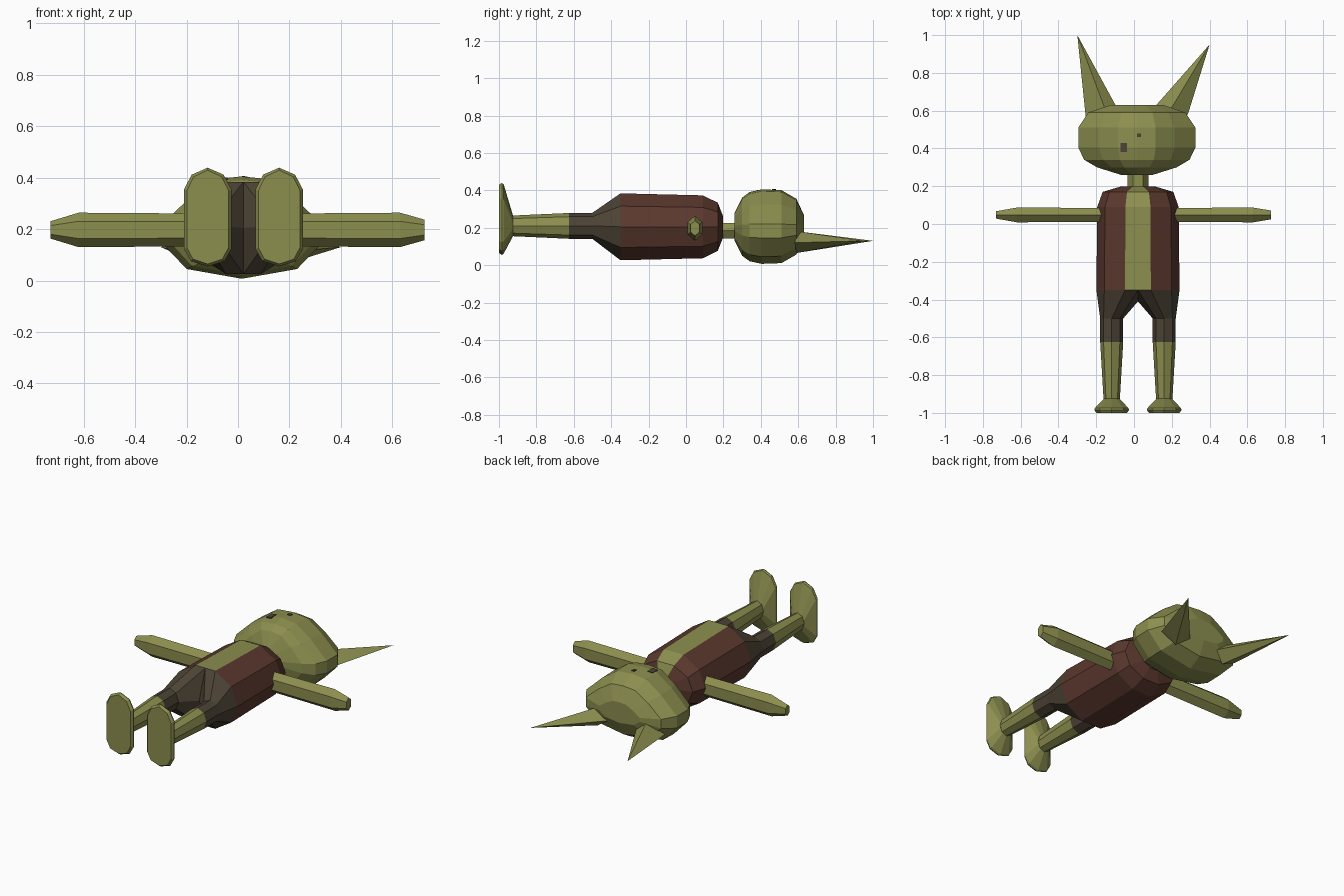
import bpy, bmesh, math
from mathutils import Vector

if "Cube" in bpy.data.objects:
    bpy.data.objects.remove(bpy.data.objects["Cube"])

CX = 0.021  # body centre line


def mat(name, col):
    m = bpy.data.materials.new(name)
    m.diffuse_color = (*col, 1)
    m.use_nodes = True
    m.node_tree.nodes["Principled BSDF"].inputs["Base Color"].default_value = m.diffuse_color
    return m


GREEN = mat("olive green", (0.262, 0.272, 0.078))
BROWN = mat("red brown", (0.105, 0.040, 0.027))
DARK = mat("dark grey brown", (0.072, 0.056, 0.035))


def loft(name, rings, mats, rule=None, caps=True):
    """Skin closed rings of equal point count; a one-point ring makes a tip."""
    bm = bmesh.new()
    vs = [[bm.verts.new(p) for p in r] for r in rings]
    for a, b in zip(vs, vs[1:]):
        n = len(a)
        for i in range(n):
            j = (i + 1) % n
            if len(b) == 1:
                bm.faces.new((a[i], a[j], b[0]))
            else:
                bm.faces.new((a[i], a[j], b[j], b[i]))
    if caps:
        for r in (vs[0], vs[-1]):
            if len(r) > 2:
                bm.faces.new(r)
    bmesh.ops.recalc_face_normals(bm, faces=bm.faces)
    if rule:
        for f in bm.faces:
            f.material_index = rule(f.calc_center_median(), f.normal)
    me = bpy.data.meshes.new(name)
    bm.to_mesh(me)
    bm.free()
    for m in mats:
        me.materials.append(m)
    ob = bpy.data.objects.new(name, me)
    bpy.context.collection.objects.link(ob)
    return ob


def ngon(n, rx, rz, start=0.0):
    return [(rx * math.cos(start + math.tau * i / n),
             rz * math.sin(start + math.tau * i / n)) for i in range(n)]


def along_y(pts, y, cx, cz, sx=1, sz=1):
    return [(cx + x * sx, y, cz + z * sz) for x, z in pts]


# torso: ten-sided, with the front facet left bare
TZ = 0.205
ten = ngon(10, 0.22, 0.188)
torso_rings = [(-0.35, 1, 1), (0.09, 0.98, 0.94), (0.17, 0.85, 0.72), (0.198, 0.42, 0.32)]
loft("torso", [along_y(ten, y, CX, TZ, a, b) for y, a, b in torso_rings],
     [BROWN, GREEN],
     lambda c, n: int(abs(c.x - CX) < 0.03 and c.z > 0.25 and n.z > 0.2))

# neck
six = ngon(6, 0.055, 0.048)
loft("neck", [along_y(six, y, CX, 0.185) for y in (0.16, 0.30)], [GREEN])

# head: half section mirrored, scaled along y
HZ = 0.205
half = [(0, 0.20), (0.10, 0.19), (0.20, 0.12), (0.31, 0.015),
        (0.31, -0.06), (0.215, -0.16), (0, -0.198)]
section = half + [(-x, z) for x, z in half[-2:0:-1]]
head_rings = [(0.26, 0.27, 0.38), (0.30, 0.68, 0.78), (0.34, 0.90, 0.93), (0.405, 1, 1),
              (0.51, 1, 0.98), (0.59, 0.83, 0.75), (0.63, 0.45, 0.32)]
loft("head", [along_y(section, y, CX - 0.006, HZ, a, b) for y, a, b in head_rings], [GREEN])

# ears: tall four-sided spikes, tips not quite symmetrical
for name, outer, mid, inner, tip in (
        ("left_ear", (-0.256, 0.57), -0.15, (-0.09, 0.615), (-0.30, 1.0)),
        ("right_ear", (0.285, 0.58), 0.19, (0.105, 0.615), (0.40, 0.95))):
    loft(name, [[(*outer, 0.12), (mid, 0.59, 0.065), (*inner, 0.125), (mid, 0.60, 0.18)],
                [(*tip, 0.13)]], [GREEN])

# arms: six-sided bars with tapered ends
hexa = ngon(6, 0.045, 0.067, math.pi / 2)
for s, name in ((-1, "left_arm"), (1, "right_arm")):
    def arm_ring(x, k):
        return [(x, 0.048 + a * k, 0.197 + b * k) for a, b in
                [(p[0], p[1]) for p in hexa]]
    if s < 0:
        rings = [arm_ring(-0.14, 0.95), arm_ring(-0.62, 1), arm_ring(-0.73, 0.5)]
    else:
        rings = [arm_ring(0.18, 0.95), arm_ring(0.63, 1), arm_ring(0.725, 0.6)]
    loft(name, rings, [GREEN])

# legs: half hip narrowing into an eight-sided leg, then a flared foot
foot = [(0, 0.192), (0.062, 0.165), (0.092, 0.108), (0.092, -0.125), (0.065, -0.172),
        (0, -0.192), (-0.065, -0.172), (-0.092, -0.125), (-0.092, 0.108), (-0.062, 0.165)]
hip = [(0, 0.179), (0.068, 0.179), (0.178, 0.1105), (0.22, 0), (0.178, -0.1105),
       (0.068, -0.179), (0, -0.179), (0, 0)]
LX, LZ = 0.139, 0.21
for s, name in ((-1, "left"), (1, "right")):
    rings = [[(CX + s * x, -0.41 if i == 7 else -0.35, TZ + z) for i, (x, z) in enumerate(hip)]]
    for y, rx, rz in ((-0.50, 0.061, 0.070), (-0.625, 0.061, 0.069), (-0.93, 0.043, 0.055)):
        pts = [(LX + rx * math.cos(math.radians(135 - 45 * i)),
                rz * math.sin(math.radians(135 - 45 * i))) for i in range(8)]
        rings.append([(CX + s * x, y, LZ + z) for x, z in pts])
    loft(name + "_leg", rings, [GREEN, DARK], lambda c, n: int(c.y > -0.63))
    fx = CX + s * LX
    ankle = ngon(10, 0.043, 0.055, math.pi / 2)
    ankle = [(-x, z) for x, z in ankle]  # same winding as the foot outline
    loft(name + "_foot", [along_y(ankle, -0.925, fx, LZ),
                          along_y(foot, -0.975, fx, 0.247, 0.97, 0.97),
                          along_y(foot, -0.985, fx, 0.247),
                          along_y(foot, -1.0, fx, 0.247, 0.88, 0.95)], [GREEN])

# small dark marks on the face, as thin plates
for name, x, y, w, h in (("face_mark_large", -0.055, 0.405, 0.034, 0.05),
                         ("face_mark_small", 0.026, 0.47, 0.02, 0.02)):
    def top(px):
        return HZ + 0.20 - 0.1 * abs(px - CX + 0.006)
    corners = [(x + a * w / 2, y + b * h / 2) for a, b in ((-1, -1), (1, -1), (1, 1), (-1, 1))]
    loft(name, [[(px, py, top(px) + dz) for px, py in corners] for dz in (-0.006, 0.002)], [DARK])
